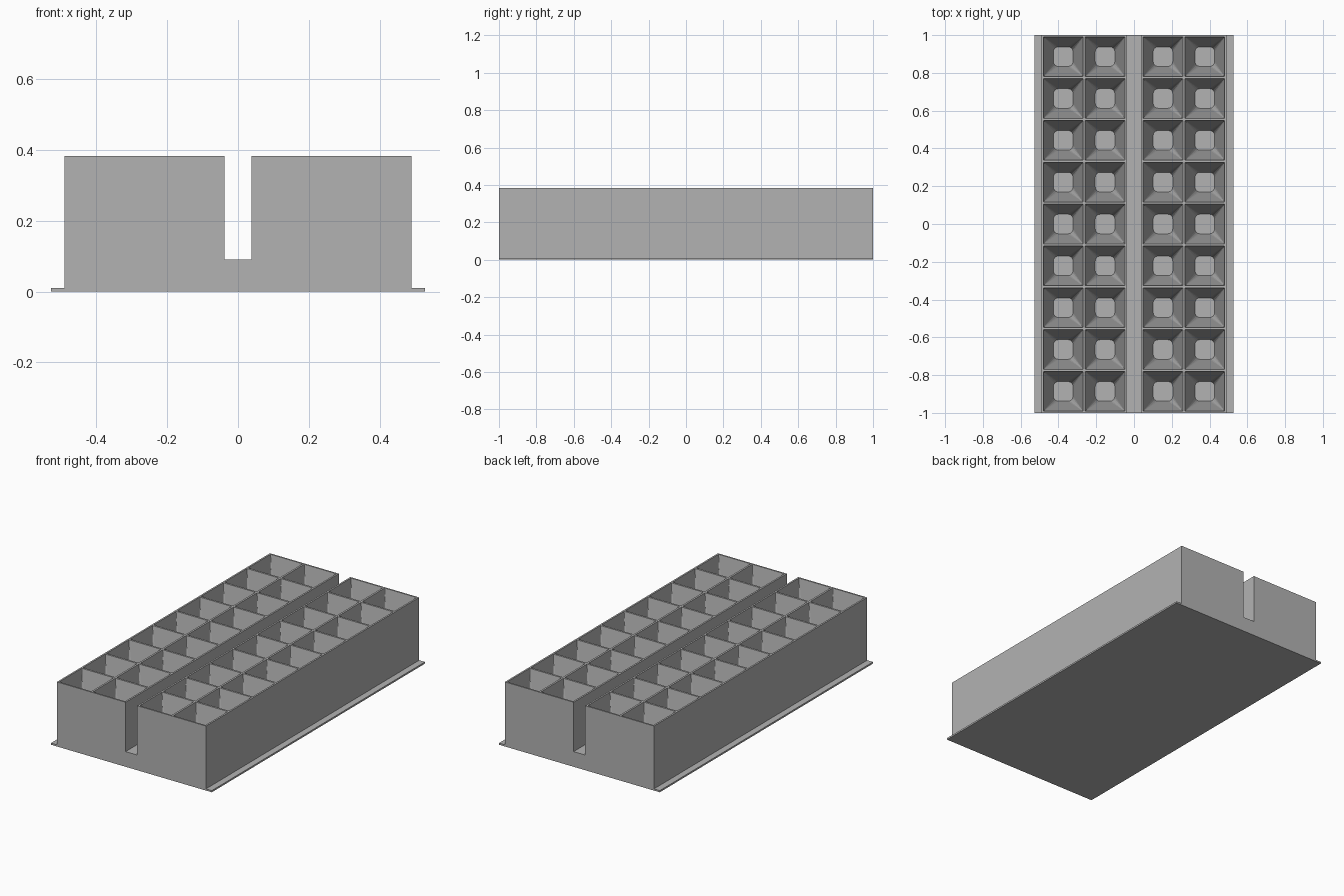
import bpy
import bmesh
import math

if "Cube" in bpy.data.objects:
    bpy.data.objects.remove(bpy.data.objects["Cube"], do_unlink=True)

# Overall sizes
LENGTH, HEIGHT = 2.0, 0.383
SIDE, FLANGE, FLANGE_TOP = 0.49, 0.528, 0.01
SLOT, SLOT_FLOOR = 0.038, 0.09
PITCH, ROWS = 0.2215, 9
WELL_TOP, WELL_BOTTOM, WELL_FLOOR = 0.105, 0.052, 0.02
CORNER, STEPS = 0.026, 4

grey = bpy.data.materials.new("plain grey")
grey.use_nodes = True
colour = (0.45, 0.45, 0.45, 1)
grey.diffuse_color = colour
grey.node_tree.nodes["Principled BSDF"].inputs["Base Color"].default_value = colour


def make_object(name, bm):
    bmesh.ops.recalc_face_normals(bm, faces=bm.faces)
    mesh = bpy.data.meshes.new(name)
    bm.to_mesh(mesh)
    bm.free()
    mesh.materials.append(grey)
    obj = bpy.data.objects.new(name, mesh)
    bpy.context.collection.objects.link(obj)
    return obj


def add_well(bm, cx, cy):
    """Tapered pocket: square mouth, rounded square floor."""
    rim_z = HEIGHT + 0.02
    spread = (WELL_TOP - WELL_BOTTOM) / (HEIGHT - WELL_FLOOR)
    mouth = WELL_TOP + spread * (rim_z - HEIGHT)
    top, floor = [], []
    for sx, sy, start in ((1, 1, 0), (-1, 1, 90), (-1, -1, 180), (1, -1, 270)):
        top.append(bm.verts.new((cx + sx * mouth, cy + sy * mouth, rim_z)))
        arc = []
        for i in range(STEPS + 1):
            a = math.radians(start + 90 * i / STEPS)
            inner = WELL_BOTTOM - CORNER
            arc.append(bm.verts.new((cx + sx * inner + CORNER * math.cos(a),
                                     cy + sy * inner + CORNER * math.sin(a),
                                     WELL_FLOOR)))
        floor.append(arc)
    bm.faces.new(top)
    bm.faces.new([v for arc in floor for v in arc])
    for k in range(4):
        n = (k + 1) % 4
        bm.faces.new((top[k], top[n], floor[n][0], floor[k][-1]))
        for a, b in zip(floor[k], floor[k][1:]):
            bm.faces.new((top[k], a, b))


# Tray body: flanged, slotted profile pushed along the length
half = [(SLOT, SLOT_FLOOR), (SLOT, HEIGHT), (SIDE, HEIGHT),
        (SIDE, FLANGE_TOP), (FLANGE, FLANGE_TOP), (FLANGE, 0)]
profile = half + [(-x, z) for x, z in reversed(half)]
bm = bmesh.new()
face = bm.faces.new([bm.verts.new((x, -LENGTH / 2, z)) for x, z in profile])
pushed = bmesh.ops.extrude_face_region(bm, geom=[face])
moved = [g for g in pushed["geom"] if isinstance(g, bmesh.types.BMVert)]
bmesh.ops.translate(bm, verts=moved, vec=(0, LENGTH, 0))
tray = make_object("tray", bm)

# Wells: two columns on each side of the slot
bm = bmesh.new()
middle = (SIDE + SLOT) / 2
for side in (-1, 1):
    for column in (-0.5, 0.5):
        for row in range(ROWS):
            add_well(bm, side * middle + column * PITCH,
                     (row - (ROWS - 1) / 2) * PITCH)
cutter = make_object("well_cutter", bm)
cutter.hide_render = True

# Cut the wells and drop the helper
cut = tray.modifiers.new("wells", "BOOLEAN")
cut.operation = "DIFFERENCE"
cut.solver = "EXACT"
cut.object = cutter
bpy.context.view_layer.objects.active = tray
bpy.ops.object.modifier_apply(modifier=cut.name)
bpy.data.objects.remove(cutter, do_unlink=True)
